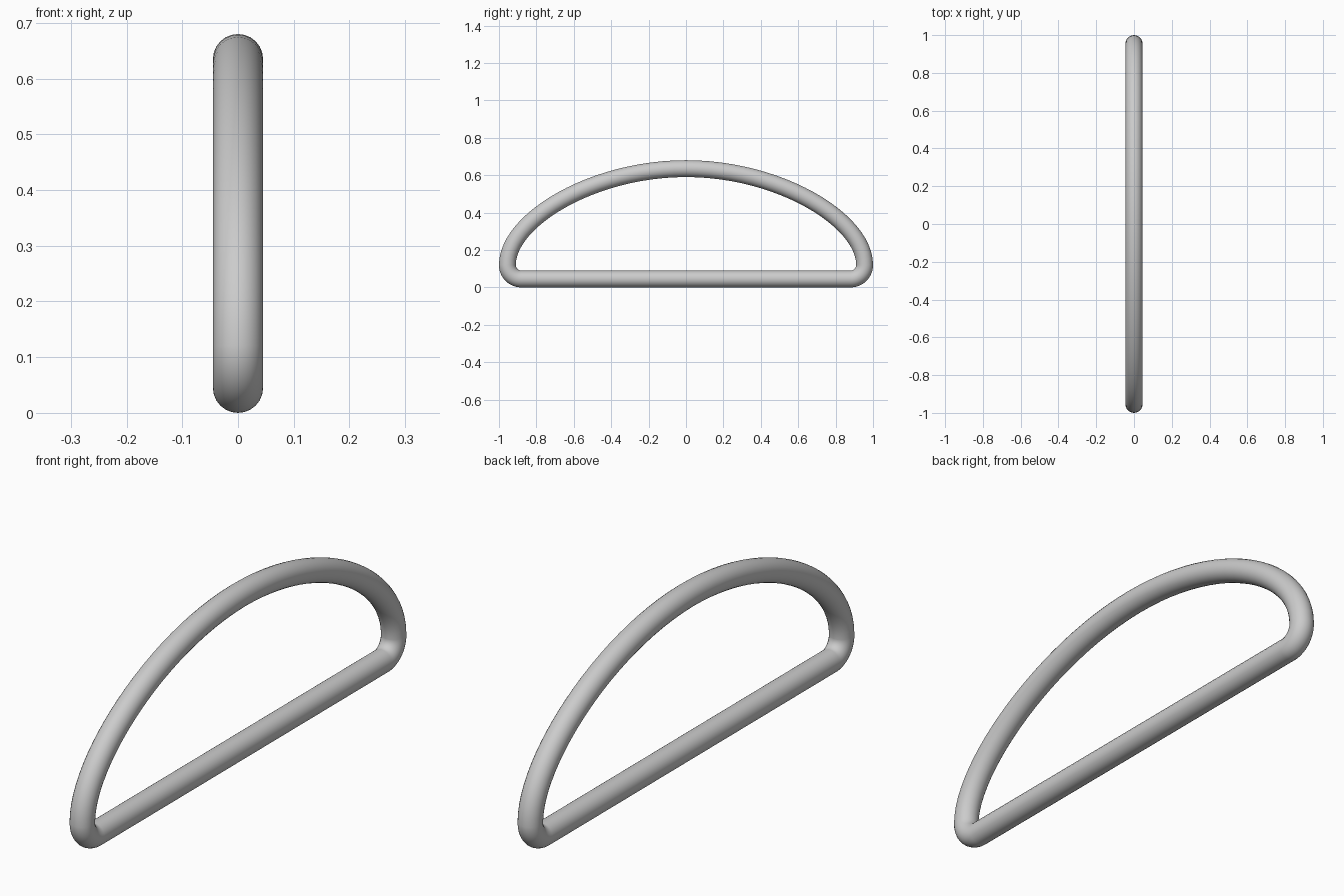
import bpy

if "Cube" in bpy.data.objects:
    bpy.data.objects.remove(bpy.data.objects["Cube"])

R = 0.045                     # wire radius
END, SIDE_Z = 0.955, 0.12     # widest point of the centreline
BAR, TOP = 0.88, 0.635        # end of straight bar, top of the arch
K = 0.5523 * 0.075            # corner handle length

# Half of the centreline: (point, incoming handle, outgoing handle) in (y, z)
half = [
    ((BAR, R), (BAR - 0.3, R), (BAR + K, R)),
    ((END, SIDE_Z), (END, SIDE_Z - K), (END, 0.36)),
]
top = ((0, TOP), (0.50, TOP), (-0.50, TOP))


def flip(p):
    return (-p[0], p[1])


mirrored = [(flip(p), flip(b), flip(a)) for p, a, b in reversed(half)]
path = half + [top] + mirrored

# Closed D-shaped wire swept along the path
curve = bpy.data.curves.new("d_ring", 'CURVE')
curve.dimensions = '3D'
curve.resolution_u = 24
curve.bevel_depth = R
curve.bevel_resolution = 10
curve.twist_mode = 'MINIMUM'
spline = curve.splines.new('BEZIER')
spline.bezier_points.add(len(path) - 1)
spline.use_cyclic_u = True
for bp, (p, left, right) in zip(spline.bezier_points, path):
    bp.handle_left_type = bp.handle_right_type = 'FREE'
    bp.co = (0, *p)
    bp.handle_left = (0, *left)
    bp.handle_right = (0, *right)

ring = bpy.data.objects.new("d_ring", curve)
bpy.context.collection.objects.link(ring)

# Turn the sweep into a smooth mesh
bpy.context.view_layer.objects.active = ring
ring.select_set(True)
bpy.ops.object.convert(target='MESH')
bpy.ops.object.shade_smooth()
